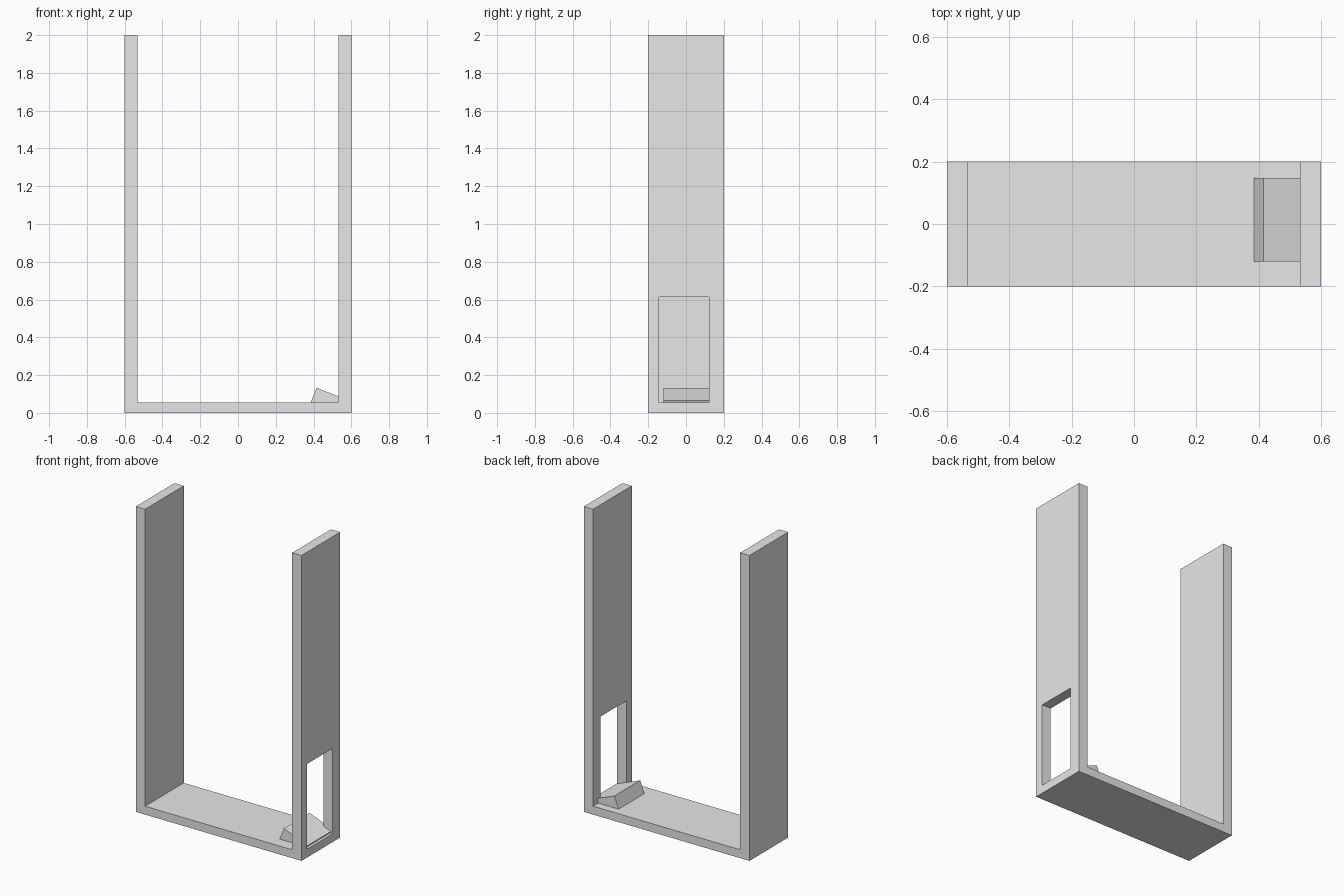
import bpy
import bmesh
from mathutils import Vector

cube = bpy.data.objects.get("Cube")
if cube:
    bpy.data.objects.remove(cube, do_unlink=True)

HALF_X, HALF_Y, HEIGHT = 0.6, 0.2, 2.0
WALL, FLOOR = 0.067, 0.055
INNER = HALF_X - WALL

grey = bpy.data.materials.new("light_grey")
grey.use_nodes = True
grey.diffuse_color = (0.8, 0.8, 0.8, 1)
grey.node_tree.nodes["Principled BSDF"].inputs["Base Color"].default_value = grey.diffuse_color


def extrude_profile(name, points, y0, y1):
    """Extrude an x-z outline from y0 to y1."""
    bm = bmesh.new()
    face = bm.faces.new([bm.verts.new((x, y0, z)) for x, z in points])
    result = bmesh.ops.extrude_face_region(bm, geom=[face])
    verts = [v for v in result["geom"] if isinstance(v, bmesh.types.BMVert)]
    bmesh.ops.translate(bm, verts=verts, vec=Vector((0, y1 - y0, 0)))
    bmesh.ops.recalc_face_normals(bm, faces=bm.faces)
    mesh = bpy.data.meshes.new(name)
    bm.to_mesh(mesh)
    bm.free()
    mesh.materials.append(grey)
    obj = bpy.data.objects.new(name, mesh)
    bpy.context.collection.objects.link(obj)
    return obj


def rectangle(x0, x1, z0, z1):
    return [(x0, z0), (x1, z0), (x1, z1), (x0, z1)]


# Floor and plain wall as one L-shaped piece
extrude_profile("floor_and_plain_wall",
                [(-HALF_X, 0), (INNER, 0), (INNER, FLOOR), (-INNER, FLOOR),
                 (-INNER, HEIGHT), (-HALF_X, HEIGHT)], -HALF_Y, HALF_Y)

# Wall with a rectangular opening level with the floor
wall = extrude_profile("wall_with_opening", rectangle(INNER, HALF_X, 0, HEIGHT), -HALF_Y, HALF_Y)
cutter = extrude_profile("opening_cutter",
                         rectangle(INNER - 0.1, HALF_X + 0.1, FLOOR, 0.613), -0.144, 0.123)
cut = wall.modifiers.new("opening", "BOOLEAN")
cut.operation = "DIFFERENCE"
cut.solver = "EXACT"
cut.object = cutter
bpy.context.view_layer.objects.active = wall
bpy.ops.object.modifier_apply(modifier=cut.name)
bpy.data.objects.remove(cutter, do_unlink=True)

# Tilted ramp block running into the opening
extrude_profile("ramp_block",
                [(0.385, FLOOR), (0.582, FLOOR), (0.587, 0.066), (0.416, 0.133)], -0.12, 0.147)
